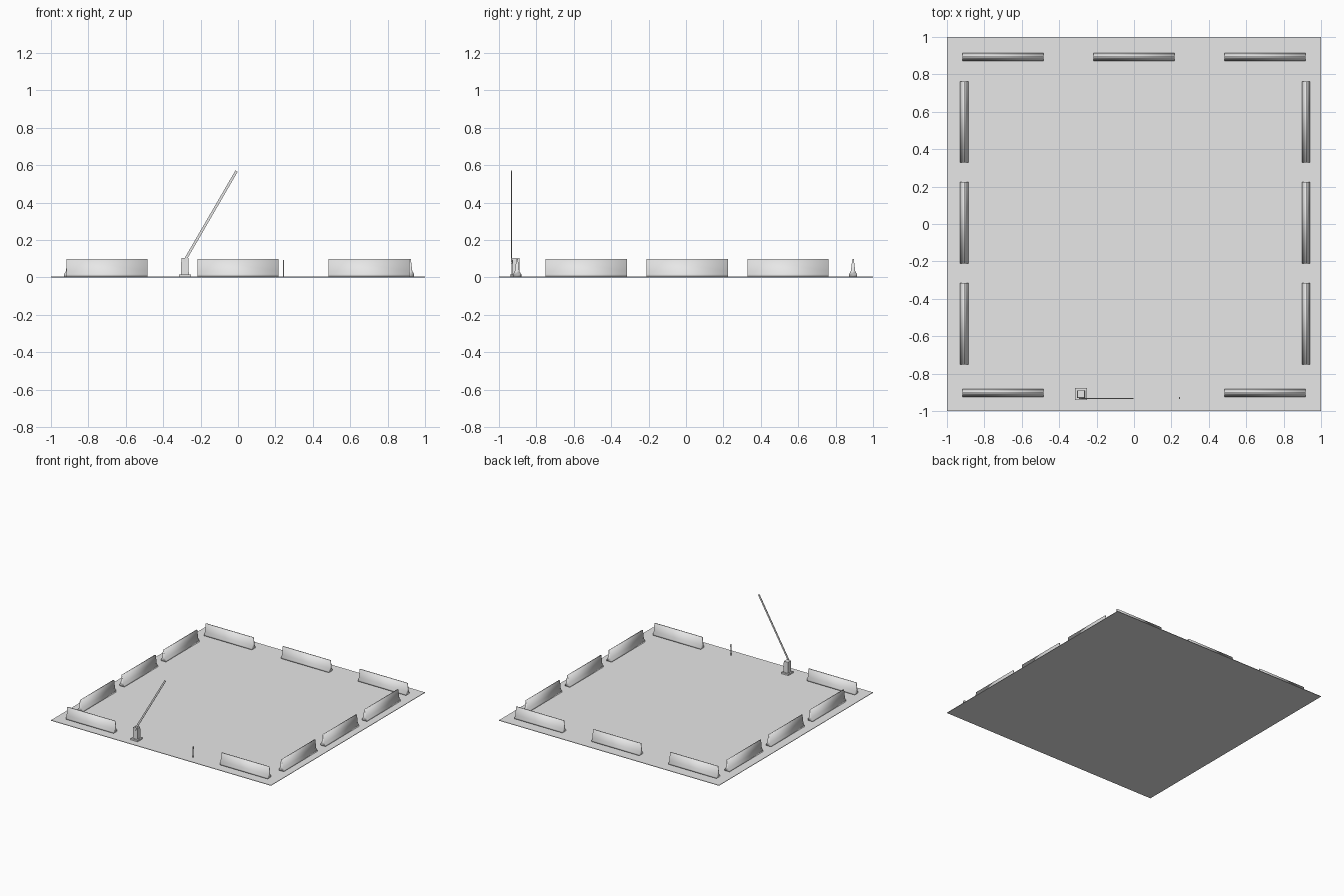
import bpy
import bmesh
import math
from mathutils import Matrix, Vector

cube = bpy.data.objects.get("Cube")
if cube:
    bpy.data.objects.remove(cube, do_unlink=True)

# Single pale grey material
grey = bpy.data.materials.new("pale_grey")
grey.use_nodes = True
color = (0.8, 0.8, 0.8, 1.0)
grey.diffuse_color = color
grey.node_tree.nodes["Principled BSDF"].inputs["Base Color"].default_value = color


def add_object(name, bm, smooth=False):
    bmesh.ops.recalc_face_normals(bm, faces=bm.faces)
    mesh = bpy.data.meshes.new(name)
    bm.to_mesh(mesh)
    bm.free()
    mesh.materials.append(grey)
    for poly in mesh.polygons:
        poly.use_smooth = smooth
    obj = bpy.data.objects.new(name, mesh)
    bpy.context.collection.objects.link(obj)
    return obj


def box(name, center, size, tilt=0.0, taper=1.0):
    """Box tilted about y, with its top optionally narrowed."""
    bm = bmesh.new()
    bmesh.ops.create_cube(bm, size=1.0)
    for v in bm.verts:
        if v.co.z > 0:
            v.co.x *= taper
            v.co.y *= taper
        v.co = Vector(a * b for a, b in zip(v.co, size))
    bm.transform(Matrix.Translation(center) @ Matrix.Rotation(tilt, 4, "Y"))
    return add_object(name, bm)


# Ground slab
box("ground", (0, 0, 0.002), (2, 2, 0.004))

# Concrete barrier: half profile (half width, height) mirrored and extruded
HALF_PROFILE = [(0.022, 0.005), (0.022, 0.016), (0.012, 0.034), (0.004, 0.098)]
LENGTH = 0.434


def barrier(name, x, y, turned):
    bm = bmesh.new()
    outline = HALF_PROFILE + [(-w, z) for w, z in reversed(HALF_PROFILE)]
    end = bm.faces.new([bm.verts.new((-LENGTH / 2, w, z)) for w, z in outline])
    grown = bmesh.ops.extrude_face_region(bm, geom=[end], use_keep_orig=True)
    moved = [g for g in grown["geom"] if isinstance(g, bmesh.types.BMVert)]
    bmesh.ops.translate(bm, verts=moved, vec=(LENGTH, 0, 0))
    obj = add_object(name, bm, smooth=True)
    obj.location = (x, y, 0)
    obj.rotation_euler.z = math.pi / 2 if turned else 0


for i, x in enumerate((-0.7, 0, 0.7)):
    barrier(f"back_barrier_{i + 1}", x, 0.893, False)
    if x:
        barrier(f"front_barrier_{i + 1}", x, -0.903, False)
for i, y in enumerate((-0.533, 0.007, 0.546)):
    barrier(f"right_barrier_{i + 1}", -0.908, y, True)
    barrier(f"left_barrier_{i + 1}", 0.92, y, True)

# Gate housing on its foot plate
px, py = -0.284, -0.91
box("gate_foot", (px, py, 0.01), (0.064, 0.064, 0.013))
box("gate_post", (px, py, 0.06), (0.042, 0.042, 0.09), taper=0.9)

# Raised gate arm, flat against the front of the post
start, tip = Vector((-0.288, -0.933, 0.085)), Vector((-0.008, -0.933, 0.568))
span = tip - start
box("gate_arm", (start + tip) / 2, (0.014, 0.004, span.length),
    tilt=math.atan2(span.x, span.z))
box("gate_pivot", (px, -0.931, 0.09), (0.012, 0.008, 0.012))

# Slim rest post with a fork for the arm
box("rest_post", (0.243, -0.93, 0.04), (0.007, 0.007, 0.072))
for side in (-1, 1):
    box("rest_prong", (0.243, -0.93 + side * 0.004, 0.083), (0.007, 0.003, 0.02))
